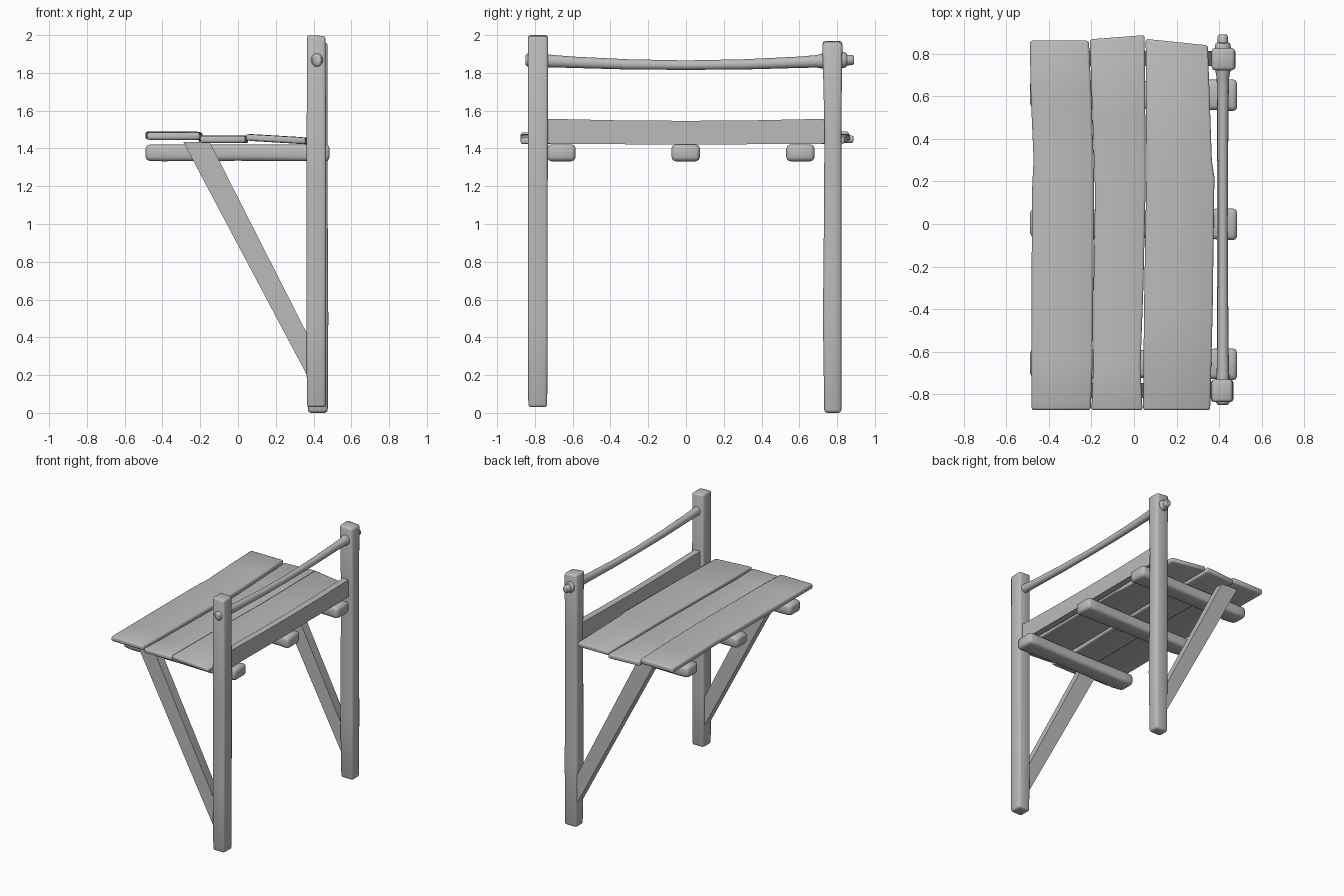
import bpy, bmesh, math
from mathutils import Vector

cube = bpy.data.objects.get("Cube")
if cube:
    bpy.data.objects.remove(cube, do_unlink=True)

GREY = (0.5, 0.5, 0.5, 1)
wood = bpy.data.materials.new("plain grey wood")
wood.use_nodes = True
wood.diffuse_color = GREY
wood.node_tree.nodes["Principled BSDF"].inputs["Base Color"].default_value = GREY


def finish(name, bm, bevel=0.0):
    """Soften the sharp edges, then turn the bmesh into an object."""
    bmesh.ops.recalc_face_normals(bm, faces=bm.faces)
    if bevel:
        sharp = [e for e in bm.edges if e.calc_face_angle(0) > 0.7]
        bmesh.ops.bevel(bm, geom=sharp, offset=bevel, segments=2,
                        profile=0.5, affect='EDGES', clamp_overlap=True)
    mesh = bpy.data.meshes.new(name)
    bm.to_mesh(mesh)
    bm.free()
    mesh.materials.append(wood)
    obj = bpy.data.objects.new(name, mesh)
    bpy.context.collection.objects.link(obj)
    bpy.ops.object.select_all(action='DESELECT')
    obj.select_set(True)
    bpy.context.view_layer.objects.active = obj
    bpy.ops.object.shade_smooth_by_angle(angle=math.radians(50))
    return obj


def skin(bm, rings):
    """Join rings of points into a closed skin with capped ends."""
    loops = [[bm.verts.new(p) for p in ring] for ring in rings]
    n = len(loops[0])
    for a, b in zip(loops, loops[1:]):
        for i in range(n):
            j = (i + 1) % n
            bm.faces.new((a[i], a[j], b[j], b[i]))
    bm.faces.new(loops[0])
    bm.faces.new(loops[-1])


def timber(name, axis, stations, bevel=0.0, tilt=0.0, skew=0.0):
    """Rough-cut beam; each station is (along, u0, u1, v0, v1)."""
    place = {'x': lambda t, u, v: Vector((t, u, v)),
             'y': lambda t, u, v: Vector((u, t, v)),
             'z': lambda t, u, v: Vector((u, v, t))}[axis]
    rings = []
    for k, (t, u0, u1, v0, v1) in enumerate(stations):
        end = t + (skew if k == len(stations) - 1 else 0)
        drop = tilt * (u1 - u0)
        rings.append([place(t, u0, v0), place(end, u1, v0 - drop),
                      place(end, u1, v1 - drop), place(t, u0, v1)])
    bm = bmesh.new()
    skin(bm, rings)
    return finish(name, bm, bevel)


# Upright posts
timber("front_post", 'z', [
    (0.03, .365, .465, -.835, -.735), (0.5, .362, .465, -.837, -.732),
    (1.2, .363, .467, -.837, -.732), (2.0, .365, .463, -.837, -.73)],
    bevel=0.014, skew=-0.005)
timber("back_post", 'z', [
    (0.0, .37, .475, .732, .822), (0.5, .366, .478, .725, .822),
    (1.0, .366, .475, .73, .822), (1.5, .366, .475, .733, .822),
    (1.97, .365, .475, .722, .828)], bevel=0.016, skew=-0.01)

# Three table planks with uneven edges
timber("outer_plank", 'y', [
    (-.875, -.482, -.203, 1.445, 1.485), (-.66, -.482, -.195, 1.445, 1.485),
    (0.15, -.48, -.187, 1.446, 1.486), (0.3, -.472, -.19, 1.446, 1.486),
    (0.6, -.485, -.2, 1.447, 1.488), (.862, -.49, -.212, 1.448, 1.49)],
    bevel=0.012)
timber("middle_plank", 'y', [
    (-.875, -.2, .04, 1.43, 1.466), (-.68, -.192, .03, 1.43, 1.466),
    (-.3, -.19, .044, 1.43, 1.462), (0.15, -.183, .054, 1.428, 1.46),
    (.5, -.195, .053, 1.43, 1.462), (.868, -.208, .05, 1.43, 1.468)],
    bevel=0.01, skew=0.02)
timber("inner_plank", 'y', [
    (-.875, .043, .358, 1.442, 1.476), (-.4, .047, .37, 1.442, 1.476),
    (.22, .058, .378, 1.44, 1.475), (.3, .058, .366, 1.44, 1.475),
    (.87, .055, .347, 1.442, 1.477)], bevel=0.01, tilt=0.06, skew=-0.03)

# Bearers below the planks
for name, y in (("front_bearer", -.658), ("middle_bearer", 0.0),
                ("back_bearer", .607)):
    timber(name, 'x', [
        (-.49, y - .06, y + .07, 1.335, 1.42), (-.4, y - .07, y + .07, 1.332, 1.42),
        (0.0, y - .065, y + .065, 1.335, 1.42), (.4, y - .072, y + .072, 1.332, 1.42),
        (.485, y - .078, y + .074, 1.332, 1.422)], bevel=0.022)

# Sagging board between the posts
timber("back_board", 'y', [
    (y, .39, .44, 1.425 - s / 3, 1.557 - s)
    for y, s in ((-.74, 0), (-.37, .008), (0, .011), (.37, .008), (.74, 0))])

# Diagonal braces from the posts up to the planks
side = [(-.29, 1.435), (-.15, 1.435), (.4, .351), (.4, .134)]
for name, y in (("front_brace", -.782), ("back_brace", .778)):
    bm = bmesh.new()
    skin(bm, [[Vector((x, y + d, z)) for x, z in side] for d in (-.035, .035)])
    finish(name, bm)

# Round rail through the posts, sagging and thinner at its middle
bm = bmesh.new()
rail = [(-.85, .026), (-.84, .035), (-.74, .034), (-.6, .03), (-.3, .027),
        (0, .025), (.3, .027), (.6, .03), (.69, .033), (.73, .042), (.83, .042),
        (.848, .038), (.853, .028), (.882, .027), (.89, .02)]
rings = []
for y, r in rail:
    z = 1.868 - .027 * max(0, 1 - (y / .8) ** 2)
    rings.append([Vector((.418 + r * .9 * math.cos(a), y, z + r * math.sin(a)))
                  for a in (math.tau * i / 16 for i in range(16))])
skin(bm, rings)
finish("hand_rail", bm)
